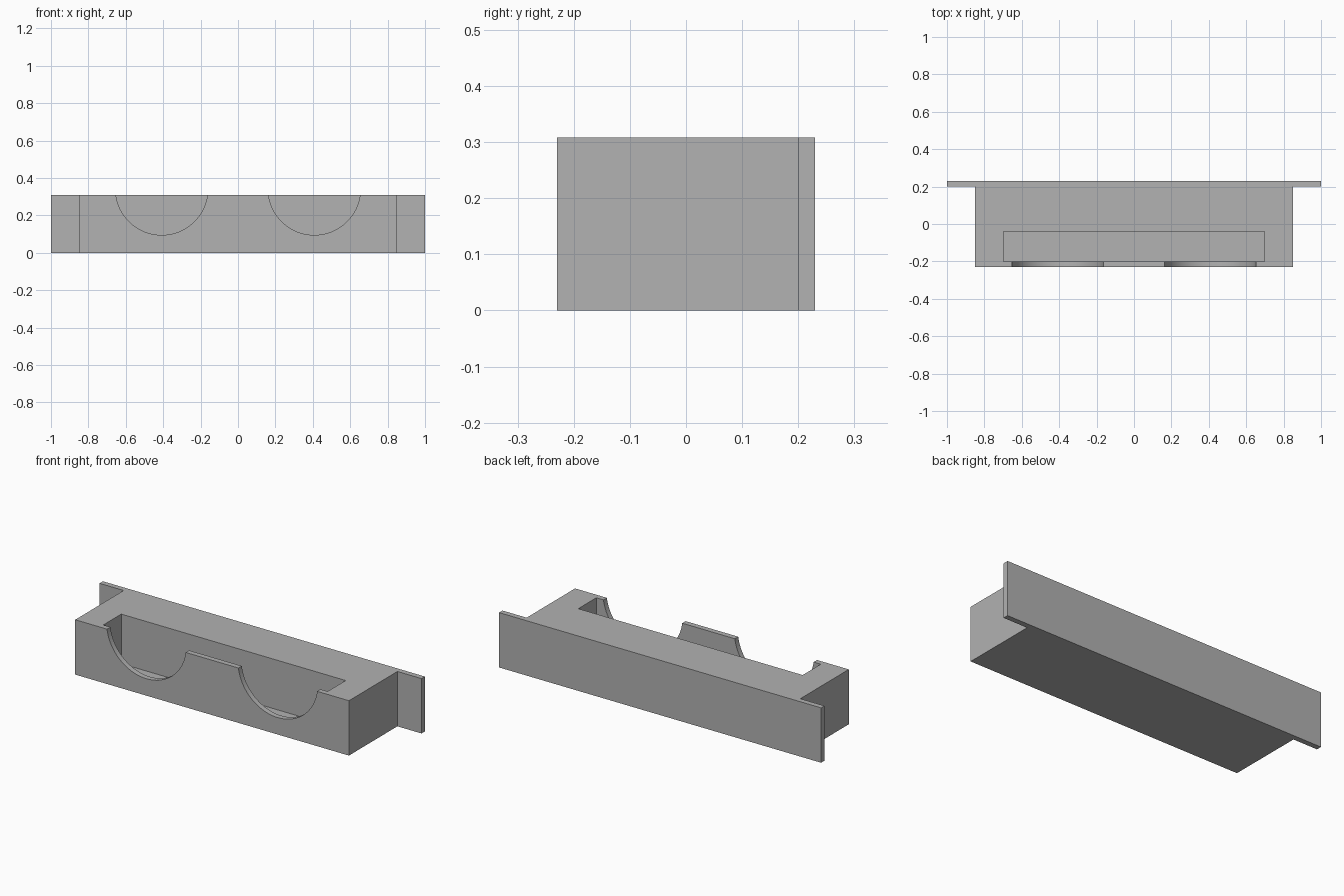
import bpy
import bmesh
import math
from mathutils import Matrix

cube = bpy.data.objects.get("Cube")
if cube:
    bpy.data.objects.remove(cube, do_unlink=True)

HEIGHT = 0.308
HALF_DEPTH = 0.23
WALL = 0.03
BODY_X = 0.85
POCKET_X = 0.697
POCKET_BACK = -0.04
SCOOP_X, SCOOP_Z, SCOOP_R = 0.408, 0.342, 0.247

grey = bpy.data.materials.new("plain grey")
grey.use_nodes = True
colour = (0.445, 0.445, 0.445, 1)
grey.diffuse_color = colour
grey.node_tree.nodes["Principled BSDF"].inputs["Base Color"].default_value = colour


def make_object(name, bm):
    bmesh.ops.recalc_face_normals(bm, faces=bm.faces[:])
    mesh = bpy.data.meshes.new(name)
    bm.to_mesh(mesh)
    bm.free()
    mesh.materials.append(grey)
    obj = bpy.data.objects.new(name, mesh)
    bpy.context.collection.objects.link(obj)
    return obj


def box(name, low, high):
    bm = bmesh.new()
    size = [b - a for a, b in zip(low, high)]
    centre = [(a + b) / 2 for a, b in zip(low, high)]
    bmesh.ops.create_cube(bm, size=1, matrix=Matrix.Translation(centre) @ Matrix.Diagonal((*size, 1)))
    return make_object(name, bm)


def cut(target, cutter):
    mod = target.modifiers.new(cutter.name, 'BOOLEAN')
    mod.operation = 'DIFFERENCE'
    mod.solver = 'EXACT'
    mod.object = cutter
    bpy.context.view_layer.objects.active = target
    bpy.ops.object.modifier_apply(modifier=mod.name)
    bpy.data.objects.remove(cutter, do_unlink=True)


# Tray body with its wide rear flange, extruded from a T-shaped plan
flange_y = HALF_DEPTH - WALL
right_half = [(BODY_X, -HALF_DEPTH), (BODY_X, flange_y), (1, flange_y), (1, HALF_DEPTH)]
plan = right_half + [(-x, y) for x, y in reversed(right_half)]
bm = bmesh.new()
face = bm.faces.new([bm.verts.new((x, y, 0)) for x, y in plan])
top = bmesh.ops.extrude_face_region(bm, geom=[face])
bmesh.ops.translate(bm, vec=(0, 0, HEIGHT),
                    verts=[v for v in top["geom"] if isinstance(v, bmesh.types.BMVert)])
tray = make_object("flanged_tray", bm)

# Open pocket behind the thin front wall
cut(tray, box("pocket_cutter", (-POCKET_X, -HALF_DEPTH + WALL, WALL),
              (POCKET_X, POCKET_BACK, HEIGHT + 0.1)))

# Two round finger scoops through the front wall
for side in (-1, 1):
    bm = bmesh.new()
    place = Matrix.Translation((side * SCOOP_X, -0.21, SCOOP_Z)) @ Matrix.Rotation(math.pi / 2, 4, 'X')
    bmesh.ops.create_cone(bm, cap_ends=True, segments=96, radius1=SCOOP_R, radius2=SCOOP_R,
                          depth=0.16, matrix=place)
    cut(tray, make_object("scoop_cutter", bm))

# Smooth scoops, crisp edges elsewhere
bpy.ops.object.select_all(action='DESELECT')
tray.select_set(True)
bpy.context.view_layer.objects.active = tray
bpy.ops.object.shade_smooth_by_angle(angle=math.radians(30))
